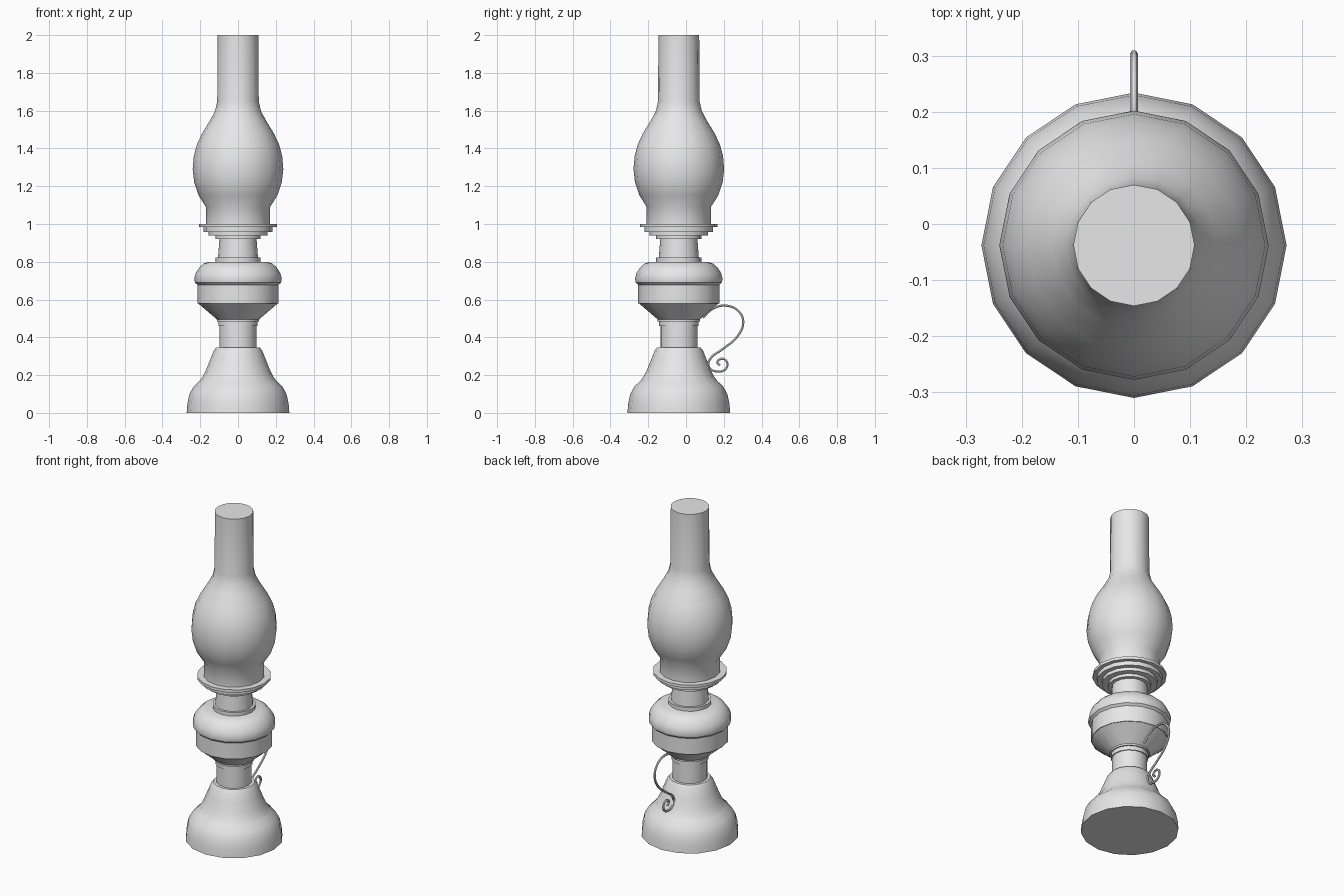
import bpy, bmesh, math

AXIS_Y = -0.038
SIDES = 16

cube = bpy.data.objects.get("Cube")
if cube:
    bpy.data.objects.remove(cube, do_unlink=True)

grey = bpy.data.materials.new("plain_grey")
grey.use_nodes = True
colour = (0.8, 0.8, 0.8, 1)
grey.diffuse_color = colour
grey.node_tree.nodes["Principled BSDF"].inputs["Base Color"].default_value = colour


def smooth(obj, angle):
    bpy.ops.object.select_all(action="DESELECT")
    obj.select_set(True)
    bpy.context.view_layer.objects.active = obj
    bpy.ops.object.shade_smooth_by_angle(angle=math.radians(angle))


def lathe(name, profile):
    """Closed turned part from (radius, height) pairs."""
    bm = bmesh.new()
    rings = []
    for r, z in profile:
        turn = [2 * math.pi * i / SIDES for i in range(SIDES)]
        rings.append([bm.verts.new((r * math.cos(a), r * math.sin(a), z)) for a in turn])
    for low, high in zip(rings, rings[1:]):
        for i in range(SIDES):
            j = (i + 1) % SIDES
            bm.faces.new((low[i], low[j], high[j], high[i]))
    bm.faces.new(rings[0][::-1])
    bm.faces.new(rings[-1])
    mesh = bpy.data.meshes.new(name)
    bm.to_mesh(mesh)
    bm.free()
    mesh.materials.append(grey)
    obj = bpy.data.objects.new(name, mesh)
    obj.location.y = AXIS_Y
    bpy.context.collection.objects.link(obj)
    smooth(obj, 35)
    return obj


# Foot and stem
lathe("base", [(.272, 0), (.268, .05), (.257, .1), (.235, .14), (.205, .168),
               (.188, .19), (.17, .225), (.148, .28), (.128, .33), (.115, .347)])
lathe("stem", [(.098, .34), (.098, .465)])
lathe("stem_collar", [(.104, .46), (.104, .495)])

# Oil tank
lathe("tank_bottom", [(.112, .485), (.112, .495), (.215, .583)])
lathe("tank_band", [(.215, .58), (.215, .68)])
lathe("tank_top", [(.215, .678), (.228, .69), (.232, .71), (.224, .74),
                   (.205, .77), (.182, .79), (.155, .8)])

# Burner and stepped gallery
lathe("burner_collar", [(.12, .795), (.12, .822)])
lathe("burner_neck", [(.106, .82), (.098, .925)])
for i, (radius, low, high) in enumerate([(.12, .92, .942), (.155, .938, .96),
                                         (.182, .958, .985), (.206, .983, 1.0)]):
    lathe(f"gallery_step_{i + 1}", [(radius, low), (radius, high)])

# Glass chimney
lathe("chimney", [(.17, .995), (.17, 1.09), (.208, 1.15), (.232, 1.22), (.24, 1.29),
                  (.234, 1.36), (.218, 1.42), (.19, 1.48), (.147, 1.55),
                  (.121, 1.6), (.11, 1.65), (.108, 2.0)])

# Scrolled wire handle at the back
path = [(.09, .505), (.14, .55), (.21, .568), (.28, .537), (.303, .48), (.272, .405),
        (.19, .335), (.127, .285), (.12, .245), (.165, .219), (.212, .235),
        (.215, .273), (.185, .286), (.166, .266), (.18, .252)]
curve = bpy.data.curves.new("handle", "CURVE")
curve.dimensions = "3D"
curve.bevel_depth = .007
curve.bevel_resolution = 1
curve.resolution_u = 4
curve.use_fill_caps = True
spline = curve.splines.new("BEZIER")
spline.bezier_points.add(len(path) - 1)
for point, (y, z) in zip(spline.bezier_points, path):
    point.co = (0, y, z)
    point.handle_left_type = point.handle_right_type = "AUTO"
curve.materials.append(grey)
handle = bpy.data.objects.new("handle", curve)
bpy.context.collection.objects.link(handle)
bpy.ops.object.select_all(action="DESELECT")
handle.select_set(True)
bpy.context.view_layer.objects.active = handle
bpy.ops.object.convert(target="MESH")
smooth(bpy.context.view_layer.objects.active, 50)
